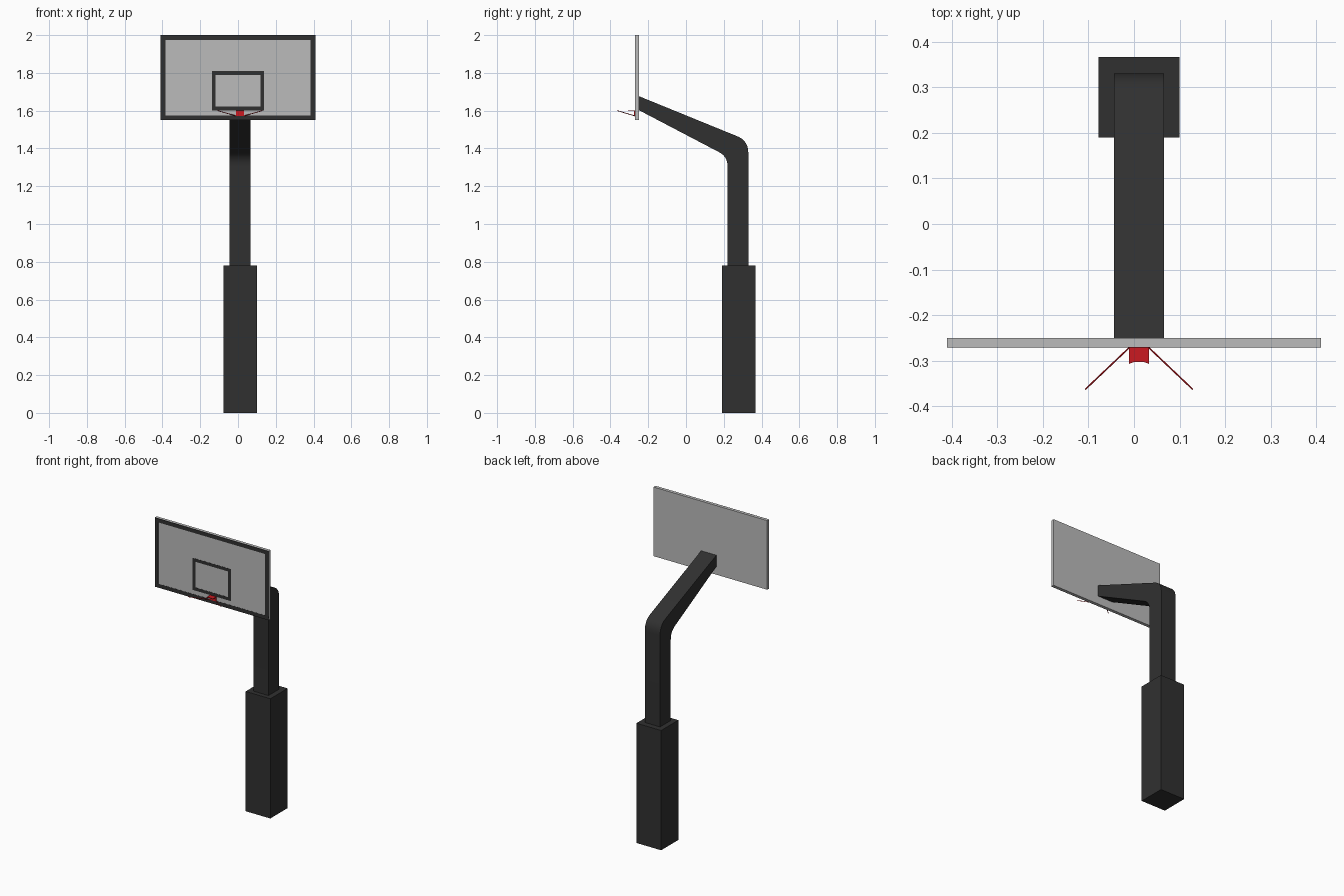
import bpy, bmesh
from mathutils import Vector

cube = bpy.data.objects.get("Cube")
if cube:
    bpy.data.objects.remove(cube, do_unlink=True)


def material(name, rgb):
    m = bpy.data.materials.new(name)
    m.use_nodes = True
    m.diffuse_color = (*rgb, 1)
    m.node_tree.nodes["Principled BSDF"].inputs["Base Color"].default_value = (*rgb, 1)
    return m


black = material("black_metal", (0.03, 0.03, 0.03))
grey = material("board_grey", (0.5, 0.5, 0.5))
red = material("hoop_red", (0.6, 0.01, 0.015))

CX = 0.011          # the pole sits slightly off the board centre
FRONT = -0.27       # front face of the board


def finish(bm, name, mat):
    bmesh.ops.recalc_face_normals(bm, faces=bm.faces)
    mesh = bpy.data.meshes.new(name)
    bm.to_mesh(mesh)
    bm.free()
    mesh.materials.append(mat)
    obj = bpy.data.objects.new(name, mesh)
    bpy.context.collection.objects.link(obj)
    return obj


def add_box(bm, lo, hi):
    lo, hi = Vector(lo), Vector(hi)
    verts = bmesh.ops.create_cube(bm, size=1)["verts"]
    for v in verts:
        v.co = (lo + hi) / 2 + v.co * (hi - lo)


def box(name, lo, hi, mat):
    bm = bmesh.new()
    add_box(bm, lo, hi)
    return finish(bm, name, mat)


def extrude(name, outline, axis, start, depth, mat):
    """Extrude a flat outline of 3D points along an axis."""
    bm = bmesh.new()
    face = bm.faces.new([bm.verts.new(Vector(p) + axis * start) for p in outline])
    new = bmesh.ops.extrude_face_region(bm, geom=[face])["geom"]
    bmesh.ops.translate(bm, vec=axis * depth,
                        verts=[g for g in new if isinstance(g, bmesh.types.BMVert)])
    return finish(bm, name, mat)


def bend(a, corner, b, steps=6):
    """Rounded corner between two points."""
    a, corner, b = Vector(a), Vector(corner), Vector(b)
    ts = [i / steps for i in range(steps + 1)]
    return [a * (1 - t) ** 2 + corner * 2 * t * (1 - t) + b * t * t for t in ts]


def frame(name, x, z0, z1, width):
    """Painted rectangular outline on the board."""
    bm = bmesh.new()
    y0, y1 = FRONT - 0.001, FRONT + 0.002
    for z in (z0, z1 - width):
        add_box(bm, (-x, y0, z), (x, y1, z + width))
    for s in (-x, x - width):
        add_box(bm, (s, y0, z0 + width), (s + width, y1, z1 - width))
    return finish(bm, name, black)


# Padded base and bent pole
box("base_padding", (CX - 0.089, 0.19, 0), (CX + 0.089, 0.367, 0.78), black)
profile = [(0, 0.33, 0.76), (0, 0.22, 0.76)]
profile += bend((0, 0.22, 1.305), (0, 0.22, 1.36), (0, 0.17, 1.383))
profile += [(0, -0.25, 1.603), (0, -0.25, 1.677)]
profile += bend((0, 0.275, 1.463), (0, 0.33, 1.44), (0, 0.33, 1.375))
pole = extrude("pole_and_arm", profile, Vector((1, 0, 0)), CX - 0.055, 0.11, black)
bpy.context.view_layer.objects.active = pole
pole.select_set(True)
bpy.ops.object.shade_smooth_by_angle(angle=0.6)
pole.select_set(False)

# Board with its painted outlines
box("backboard", (-0.41, FRONT, 1.55), (0.41, -0.25, 2), grey)
frame("board_border", 0.41, 1.55, 2, 0.025)
frame("target_square", 0.138, 1.602, 1.81, 0.02)

# Hoop bracket: notched top plate and a plate against the board
w = 0.022
notched = [(CX - w, FRONT, 0), (CX + w, FRONT, 0), (CX + w, -0.307, 0),
           (CX + w / 2, -0.303, 0), (CX - w / 2, -0.303, 0), (CX - w, -0.307, 0)]
extrude("bracket_top", notched, Vector((0, 0, 1)), 1.598, 0.004, red)
box("bracket_plate", (CX - w, FRONT - 0.004, 1.572), (CX + w, FRONT, 1.602), red)

# Thin struts spreading forward from the bracket
for side, label in ((1, "left"), (-1, "right")):
    a = Vector((CX + side * 0.02, FRONT, 1.572))
    b = Vector((CX + side * 0.118, -0.363, 1.6))
    bm = bmesh.new()
    bmesh.ops.create_cone(bm, cap_ends=True, segments=6, radius1=0.002,
                          radius2=0.002, depth=(b - a).length)
    turn = (b - a).to_track_quat("Z", "Y").to_matrix().to_4x4()
    bm.transform(turn)
    bmesh.ops.translate(bm, vec=(a + b) / 2, verts=bm.verts)
    finish(bm, label + "_strut", red)
